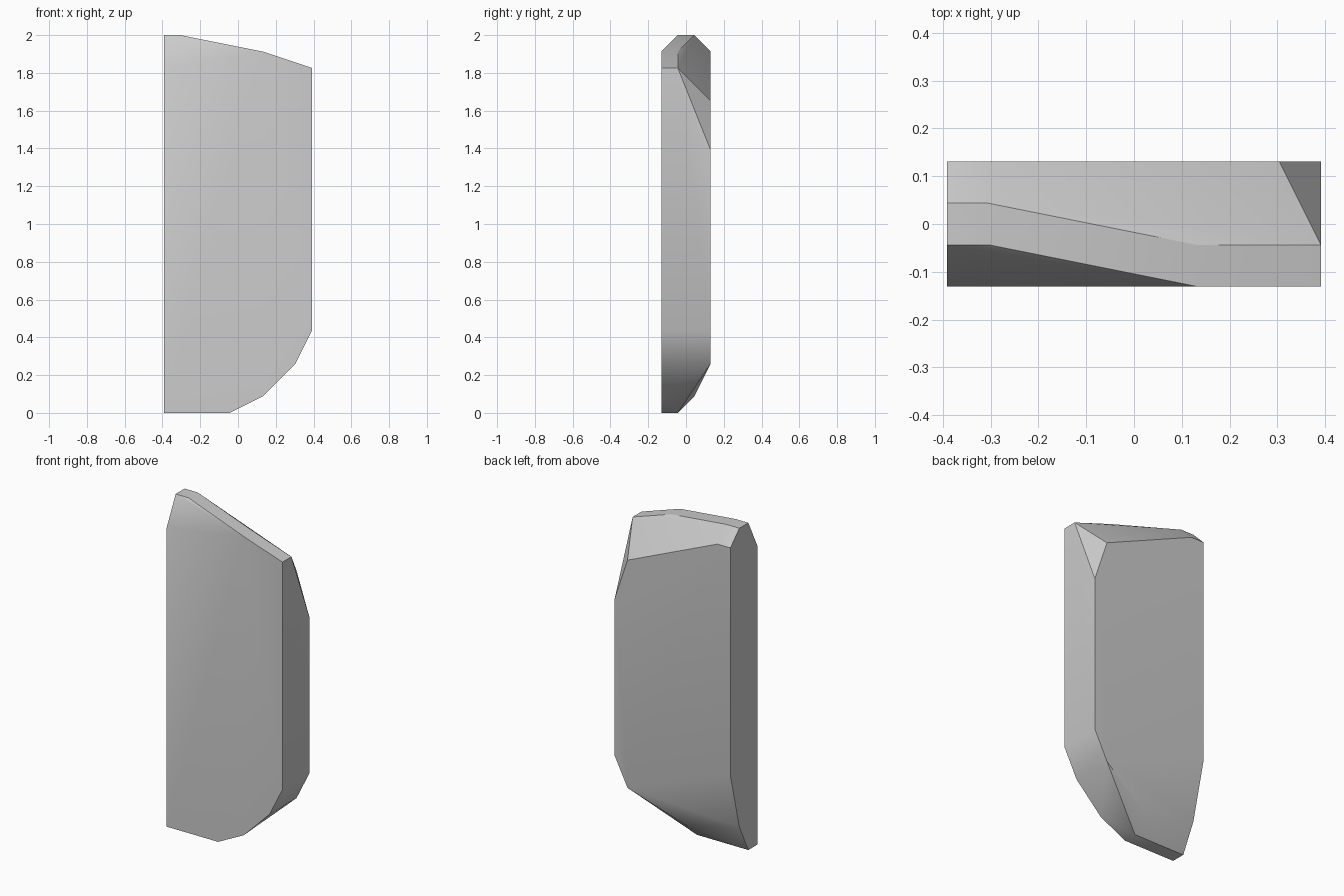
import bpy
import bmesh
import math

cube = bpy.data.objects.get("Cube")
if cube:
    bpy.data.objects.remove(cube, do_unlink=True)

UNIT = 2 / 23  # the slab is laid out on a coarse grid, 9 x 3 x 23 units

stone = bpy.data.materials.new("light_grey_stone")
stone.use_nodes = True
grey = (0.6, 0.6, 0.6, 1)
stone.diffuse_color = grey
stone.node_tree.nodes["Principled BSDF"].inputs["Base Color"].default_value = grey

FRONT, BACK = -1.5, 1.5
corners = []

# Front outline, clockwise from the bottom left
for x, z in [(-4.5, 0), (-4.5, 21), (1.5, 22), (4.5, 21),
             (4.5, 5), (3.5, 3), (1.5, 1), (-0.5, 0)]:
    corners.append((x, FRONT, z))

# Back outline, set in at the top and bottom by wide bevels
for x, z in [(-4.5, 6), (-4.5, 22), (-3.5, 22), (3.5, 19),
             (4.5, 16), (4.5, 5), (3.5, 3)]:
    corners.append((x, BACK, z))

# Flat crest that slants down to the right
for x in (-4.5, -3.5):
    corners += [(x, -0.5, 23), (x, 0.5, 23)]
corners += [(1.5, -0.5, 22), (4.5, -0.5, 21)]

# Narrow foot and the bevel behind it
corners += [(-4.5, -0.5, 0), (-0.5, -0.5, 0), (-4.5, 0.5, 2), (-0.5, 0.5, 1)]

# Wrap the corners in one faceted solid
bm = bmesh.new()
for x, y, z in corners:
    bm.verts.new((x * UNIT, y * UNIT, z * UNIT))
bmesh.ops.convex_hull(bm, input=bm.verts[:])
bmesh.ops.dissolve_limit(bm, angle_limit=math.radians(1),
                         verts=bm.verts[:], edges=bm.edges[:])
bmesh.ops.recalc_face_normals(bm, faces=bm.faces[:])
mesh = bpy.data.meshes.new("stone_slab")
bm.to_mesh(mesh)
bm.free()
mesh.materials.append(stone)

slab = bpy.data.objects.new("stone_slab", mesh)
bpy.context.collection.objects.link(slab)
bpy.context.view_layer.objects.active = slab
slab.select_set(True)
bpy.ops.object.shade_smooth_by_angle(angle=math.radians(30))
